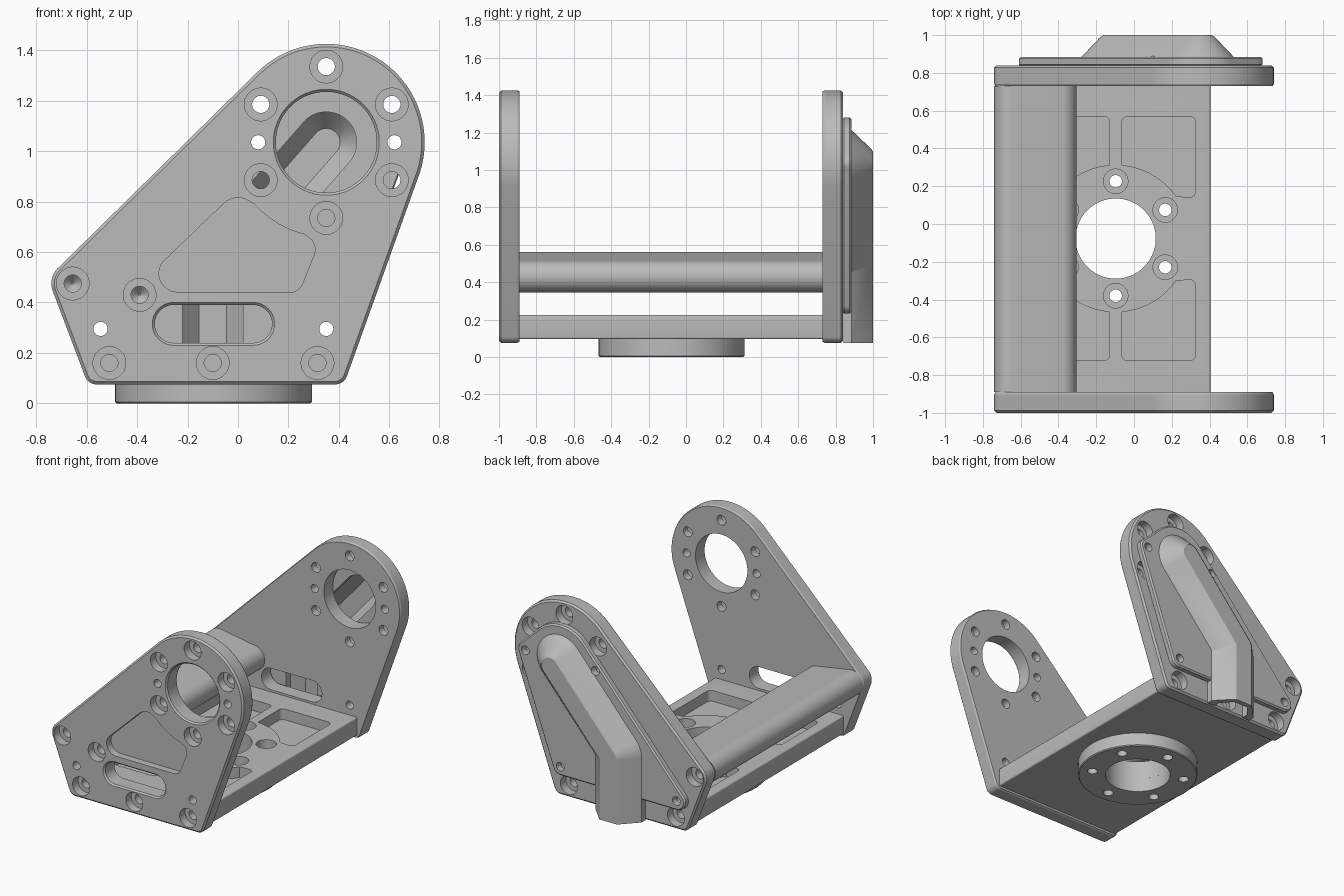
import bpy, bmesh, math

cube = bpy.data.objects.get("Cube")
if cube:
    bpy.data.objects.remove(cube)

metal = bpy.data.materials.new("machined grey")
metal.use_nodes = True
metal.diffuse_color = (0.5, 0.5, 0.5, 1)
metal.node_tree.nodes["Principled BSDF"].inputs["Base Color"].default_value = (0.5, 0.5, 0.5, 1)


def prism(bm, circles, layers, axis="y", n=128):
    """Rounded outline wrapped around circles (a, b, r), lofted through layers (position, inset)."""
    rings = []
    for t, inset in layers:
        ring = []
        for i in range(n):
            ang = 2 * math.pi * (i + 0.5) / n
            dx, dy = math.cos(ang), math.sin(ang)
            a, b, r = max(circles, key=lambda c: c[0] * dx + c[1] * dy + c[2])
            u, v = a + (r - inset) * dx, b + (r - inset) * dy
            ring.append(bm.verts.new((u, t, v) if axis == "y" else (u, v, t)))
        rings.append(ring)
    for lo, hi in zip(rings, rings[1:]):
        for i in range(n):
            j = (i + 1) % n
            bm.faces.new((lo[i], lo[j], hi[j], hi[i]))
    bm.faces.new(rings[0])
    bm.faces.new(rings[-1])


def finish(bm, name):
    bmesh.ops.recalc_face_normals(bm, faces=bm.faces)
    mesh = bpy.data.meshes.new(name)
    bm.to_mesh(mesh)
    bm.free()
    mesh.materials.append(metal)
    obj = bpy.data.objects.new(name, mesh)
    bpy.context.collection.objects.link(obj)
    return obj


def solid(name, circles, layers, axis="y", n=128):
    bm = bmesh.new()
    prism(bm, circles, layers, axis, n)
    return finish(bm, name)


def combine(obj, other, operation="DIFFERENCE"):
    mod = obj.modifiers.new("cut", "BOOLEAN")
    mod.object, mod.operation, mod.solver = other, operation, "EXACT"
    bpy.context.view_layer.update()
    graph = bpy.context.evaluated_depsgraph_get()
    mesh = bpy.data.meshes.new_from_object(obj.evaluated_get(graph))
    obj.modifiers.clear()
    obj.data = mesh
    bpy.data.objects.remove(other)


BORE = (0.35, 1.035)
BAR = [(-0.655, 0.475), (-0.39, 0.43)]
SMALL = [(0.08, 1.035), (0.62, 1.035), (-0.545, 0.295), (0.35, 0.295)]
BOLTS = BAR + [(-0.51, 0.16), (-0.1, 0.16), (0.315, 0.16)]
BOLTS += [(BORE[0] + 0.3 * math.sin(k * math.pi / 3), BORE[1] + 0.3 * math.cos(k * math.pi / 3))
          for k in range(6)]
PLATE = [(*BORE, 0.39), (*BAR[0], 0.085), (-0.56, 0.125, 0.05), (0.385, 0.125, 0.05)]
TRIANGLE = [(0, 0.735, 0.08), (-0.24, 0.515, 0.073), (0.205, 0.495, 0.055), (0.245, 0.61, 0.06)]
SLOT = [(-0.255, 0.315, 0.075), (0.06, 0.315, 0.075)]


def side_plate(name, outer, inward):
    """Side plate with its counterbored face at y = outer."""
    def at(*pairs):
        return [(outer + inward * d, inset) for d, inset in pairs]

    plate = solid(name, PLATE, at((0, 0.012), (0.012, 0), (0.098, 0), (0.11, 0.006)))
    # blind triangular pocket, hollowed by an arc around the bore
    pocket = solid("pocket_cutter", TRIANGLE, at((-0.05, 0), (0.05, 0)))
    combine(pocket, solid("arc_cutter", [(*BORE, 0.375)], at((-0.1, 0), (0.2, 0))))
    combine(plate, pocket)
    # bore, slot and bolt holes
    bm = bmesh.new()
    through = at((-0.02, -0.01), (0, -0.01), (0.01, 0), (0.15, 0))
    prism(bm, [(*BORE, 0.2)], through)
    prism(bm, SLOT, through, n=64)
    for x, z in SMALL:
        prism(bm, [(x, z, 0.028)], at((-0.02, 0), (0.15, 0)), n=32)
    for x, z in BOLTS:
        prism(bm, [(x, z, 0.065)], at((-0.02, 0), (0.06, 0), (0.06, 0.031), (0.15, 0.031)), n=32)
    combine(plate, finish(bm, "hole_cutter"))
    return plate


parts = [side_plate("front_side_plate", -1, 1), side_plate("back_side_plate", 0.84, -1)]

# cross bar with blind threaded holes in both ends
bar = solid("cross_bar", [(x, z, 0.085) for x, z in BAR], [(-0.89, 0), (0.73, 0)])
bm = bmesh.new()
for x, z in BAR:
    for y, d in ((-0.89, 1), (0.73, -1)):
        prism(bm, [(x, z, 0.034)], [(y - d * 0.02, 0), (y + d * 0.1, 0), (y + d * 0.13, 0.03)], n=32)
combine(bar, finish(bm, "thread_cutter"))
parts.append(bar)

# base plate
base = solid("base_plate", [(x, z, 0.012) for x in (-0.578, 0.393) for z in (0.107, 0.213)],
             [(-0.89, 0), (0.73, 0)], n=32)
CX, CY = -0.097, -0.077
bm = bmesh.new()
for sx in (-1, 1):
    for sy in (-1, 1):
        corners = [(0.065, 0.28), (0.065, 0.615), (0.39, 0.615), (0.39, 0.25)]
        prism(bm, [(CX + sx * a, CY + sy * b, 0.032) for a, b in corners],
              [(0.15, 0), (0.3, 0)], "z", 64)
pockets = finish(bm, "pocket_cutter")
combine(pockets, solid("arc_cutter", [(CX, CY, 0.39)], [(0.1, 0), (0.4, 0)], "z"))
combine(base, pockets)

# mounting ring under the base, drilled together with it
ring = solid("mounting_ring", [(CX, CY, 0.39)], [(0, 0.006), (0.006, 0), (0.095, 0)], "z")
for obj in (base, ring):
    bm = bmesh.new()
    prism(bm, [(CX, CY, 0.212)], [(-0.1, 0), (0.4, 0)], "z")
    for k in range(6):
        ang = math.pi / 6 + k * math.pi / 3
        prism(bm, [(CX + 0.303 * math.cos(ang), CY + 0.303 * math.sin(ang), 0.065)],
              [(-0.1, 0.032), (0.15, 0.032), (0.15, 0), (0.4, 0)], "z", 32)
    combine(obj, finish(bm, "hole_cutter"))
    parts.append(obj)

# cable cover: flange plus a tapered, bent, hollow channel
FLANGE = [(*BORE, 0.245), (0.62, 1.035, 0.06), (0.35, 0.295, 0.062), (-0.545, 0.295, 0.065)]
BEND, TAIL = (-0.1, 0.52), (-0.1, -0.2)
cover = solid("cable_cover", FLANGE, [(0.84, 0.005), (0.845, 0), (0.875, 0), (0.885, 0.01)])


def channel(a, b, r, layers):
    return solid("channel_part", [(*a, r), (*b, r)], layers)


for a, b in ((BORE, BEND), (BEND, TAIL)):
    combine(cover, channel(a, b, 0.178, [(0.842, 0), (0.885, 0), (0.99, 0.1), (1.0, 0.115)]), "UNION")
for a, b in ((BORE, BEND), (BEND, TAIL)):
    combine(cover, channel(a, b, 0.12, [(0.8, 0), (0.89, 0), (0.965, 0.065)]))
bm = bmesh.new()
for x, z in SMALL:
    prism(bm, [(x, z, 0.03)], [(0.8, 0), (0.95, 0)], n=32)
combine(cover, finish(bm, "hole_cutter"))
# trim the open lower end flush
combine(cover, solid("trim_cutter", [(-0.6, 0.5, 0.01), (0.5, 0.5, 0.01), (-0.6, 1.5, 0.01), (0.5, 1.5, 0.01)],
                     [(-1, 0), (0.075, 0)], "z", 32))
parts.append(cover)

# smooth curved walls, crisp edges
bpy.ops.object.select_all(action="DESELECT")
for obj in parts:
    obj.select_set(True)
bpy.context.view_layer.objects.active = parts[0]
bpy.ops.object.shade_smooth_by_angle(angle=math.radians(25))
